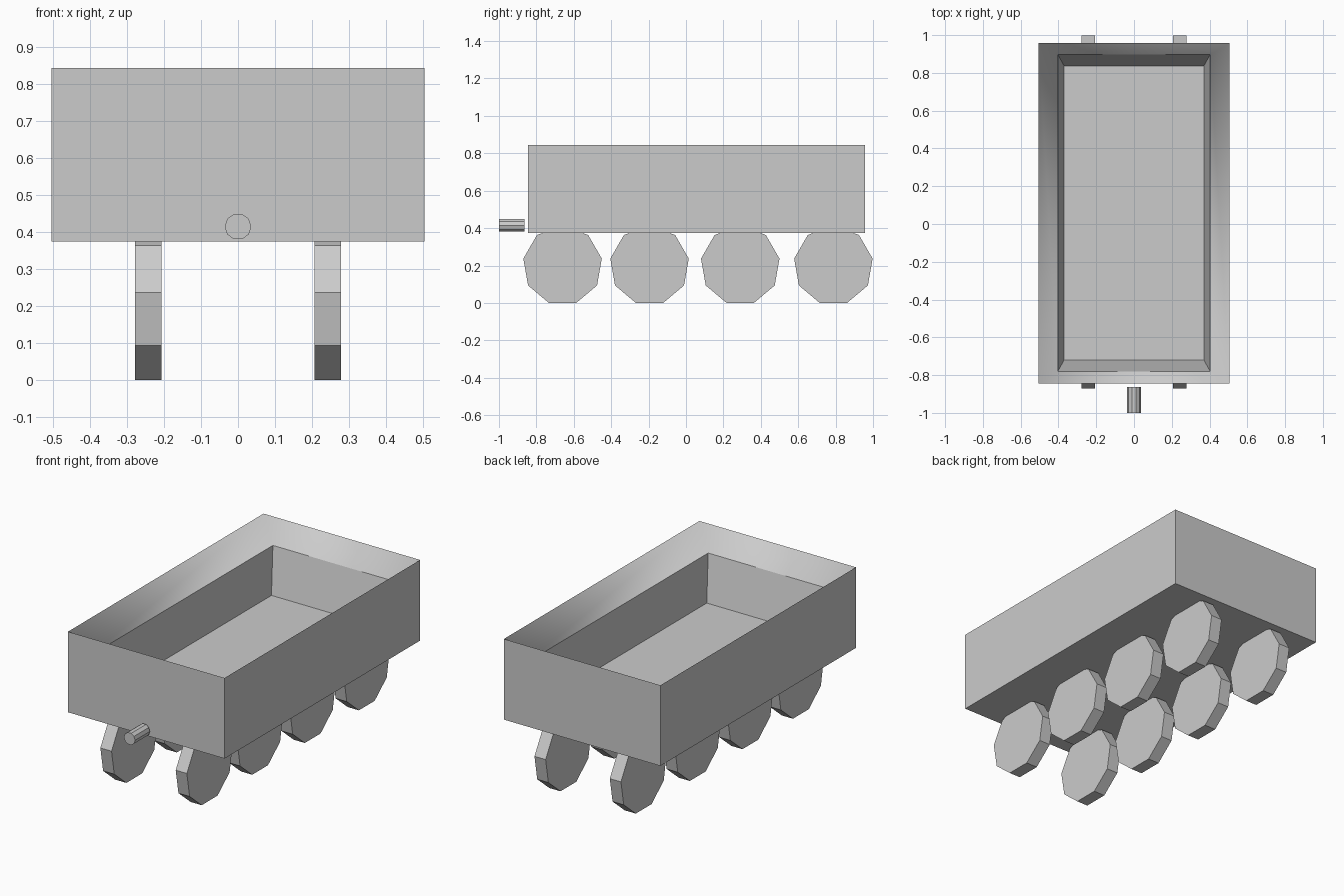
import bpy, bmesh, math

if "Cube" in bpy.data.objects:
    bpy.data.objects.remove(bpy.data.objects["Cube"])


def new_object(name, bm):
    bmesh.ops.recalc_face_normals(bm, faces=bm.faces)
    mesh = bpy.data.meshes.new(name)
    bm.to_mesh(mesh)
    bm.free()
    obj = bpy.data.objects.new(name, mesh)
    bpy.context.collection.objects.link(obj)
    return obj


def prism(name, sides, radius, axis, start, end, centre, phase):
    """Closed n-sided prism running along x or y; centre is the other two coordinates."""
    bm = bmesh.new()
    rings = []
    for along in (start, end):
        ring = []
        for i in range(sides):
            a = phase + math.tau * i / sides
            u = centre[0] + radius * math.sin(a)
            z = centre[1] + radius * math.cos(a)
            ring.append(bm.verts.new((along, u, z) if axis == 'x' else (u, along, z)))
        rings.append(ring)
        bm.faces.new(ring)
    for i in range(sides):
        j = (i + 1) % sides
        bm.faces.new((rings[0][i], rings[0][j], rings[1][j], rings[1][i]))
    return new_object(name, bm)


# Open cart body: stacked rectangular loops (half width, y min, y max, z)
levels = [
    (0.505, -0.845, 0.957, 0.375),  # underside
    (0.505, -0.845, 0.957, 0.845),  # outer top edge
    (0.403, -0.78, 0.897, 0.71),    # inner lip
    (0.37, -0.72, 0.837, 0.45),     # load floor
]
bm = bmesh.new()
loops = [[bm.verts.new(p) for p in ((-w, y0, z), (w, y0, z), (w, y1, z), (-w, y1, z))]
         for w, y0, y1, z in levels]
bm.faces.new(loops[0])
bm.faces.new(loops[-1])
for level, (low, high) in enumerate(zip(loops, loops[1:])):
    for i in range(4):
        j = (i + 1) % 4
        face = bm.faces.new((low[i], low[j], high[j], high[i]))
        face.smooth = level == 1  # only the sloping rim is shaded smooth
new_object("cart_body", bm)

# Eight nine-sided wheels in two rows
for n, y in enumerate((-0.66, -0.195, 0.29, 0.788), 1):
    for side, x in (("left", -0.243), ("right", 0.243)):
        prism(f"wheel_{side}_{n}", 9, 0.213, 'x', x - 0.036, x + 0.036, (y, 0.2), 0)

# Tow peg at the front
prism("tow_peg", 10, 0.036, 'y', -1.0, -0.863, (0, 0.415), math.pi / 10)
